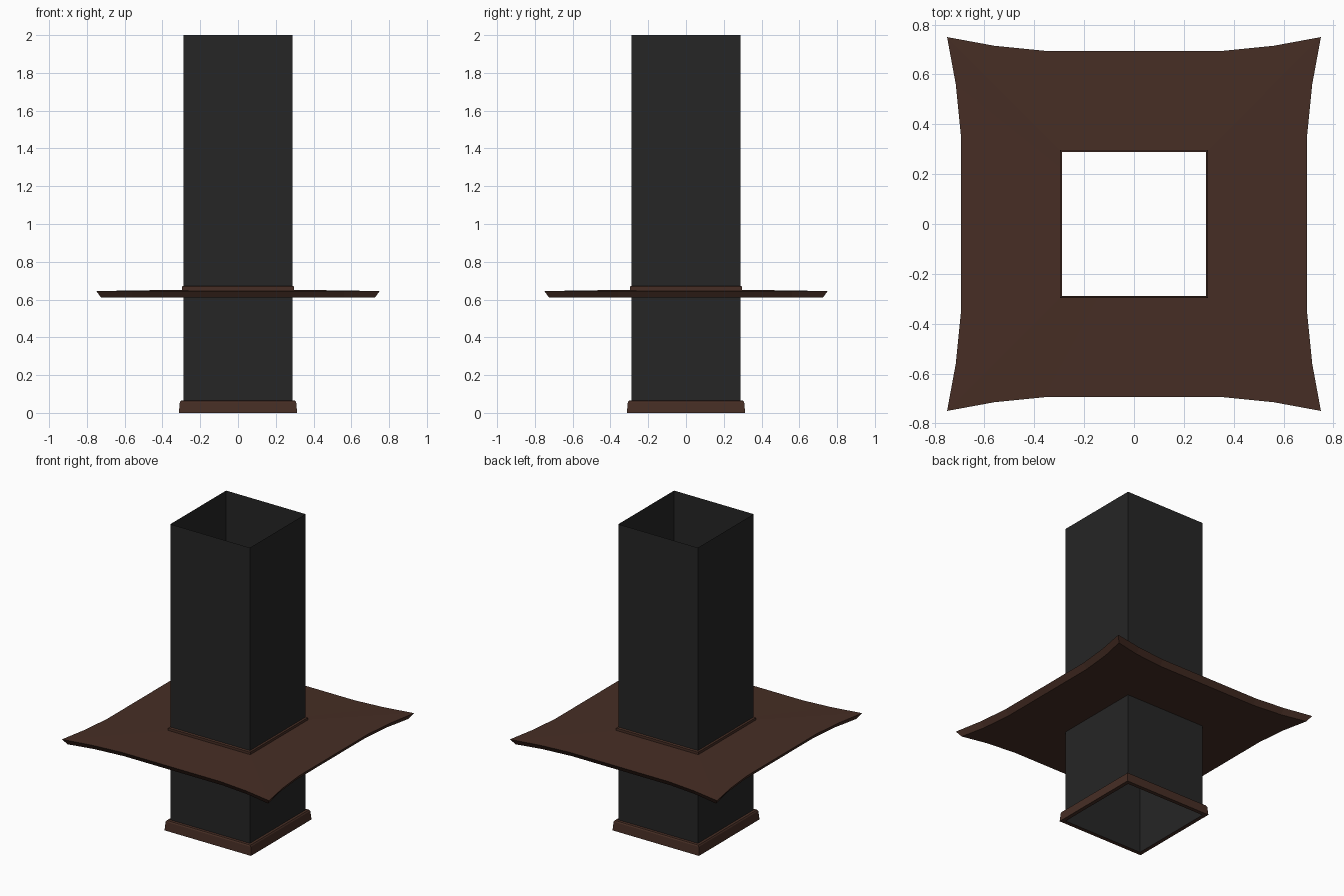
import bpy, bmesh

if "Cube" in bpy.data.objects:
    bpy.data.objects.remove(bpy.data.objects["Cube"])


def material(name, rgb):
    m = bpy.data.materials.new(name)
    m.diffuse_color = (*rgb, 1)
    m.use_nodes = True
    m.node_tree.nodes["Principled BSDF"].inputs["Base Color"].default_value = m.diffuse_color
    return m


wood = material("dark_wood", (0.062, 0.027, 0.018))
charcoal = material("charcoal", (0.019, 0.019, 0.019))


def turn(points):
    """Repeat one side's outline around all four sides."""
    loop = []
    for _ in range(4):
        loop += points
        points = [(-y, x) for x, y in points]
    return loop


def square(h):
    return turn([(h, -h)])


def loft(name, rings, mat, closed=False):
    """Bridge matching (outline, z) rings into walls."""
    bm = bmesh.new()
    loops = [[bm.verts.new((x, y, z)) for x, y in pts] for pts, z in rings]
    pairs = list(zip(loops, loops[1:]))
    if closed:
        pairs.append((loops[-1], loops[0]))
    for a, b in pairs:
        n = len(a)
        for i in range(n):
            j = (i + 1) % n
            bm.faces.new((a[i], a[j], b[j], b[i]))
    mesh = bpy.data.meshes.new(name)
    bm.to_mesh(mesh)
    bm.free()
    mesh.materials.append(mat)
    ob = bpy.data.objects.new(name, mesh)
    bpy.context.collection.objects.link(ob)
    return ob


H = 0.288  # column half width

# Open square column
loft("column", [(square(H), 0), (square(H), 2)], charcoal)

# Base skirting with chamfered top
loft("base_trim", [(square(H), 0), (square(0.313), 0), (square(0.308), 0.056),
                   (square(0.303), 0.064), (square(H), 0.066)], wood)


# Flared table top with an undercut edge
def flare(d):
    return turn([(0.75 - d, -0.75 + d), (0.715 - d, -0.56), (0.695 - d, -0.36),
                 (0.695 - d, 0.36), (0.715 - d, 0.56)])


inner = turn([(H, -H), (H, -0.22), (H, -0.14), (H, 0.14), (H, 0.22)])
loft("table_top", [(inner, 0.61), (flare(0.025), 0.61),
                   (flare(0), 0.645), (inner, 0.652)], wood)

# Collar where the table meets the column
loft("collar", [(square(0.297), 0.648), (square(0.297), 0.668),
                (square(H), 0.673)], wood)
